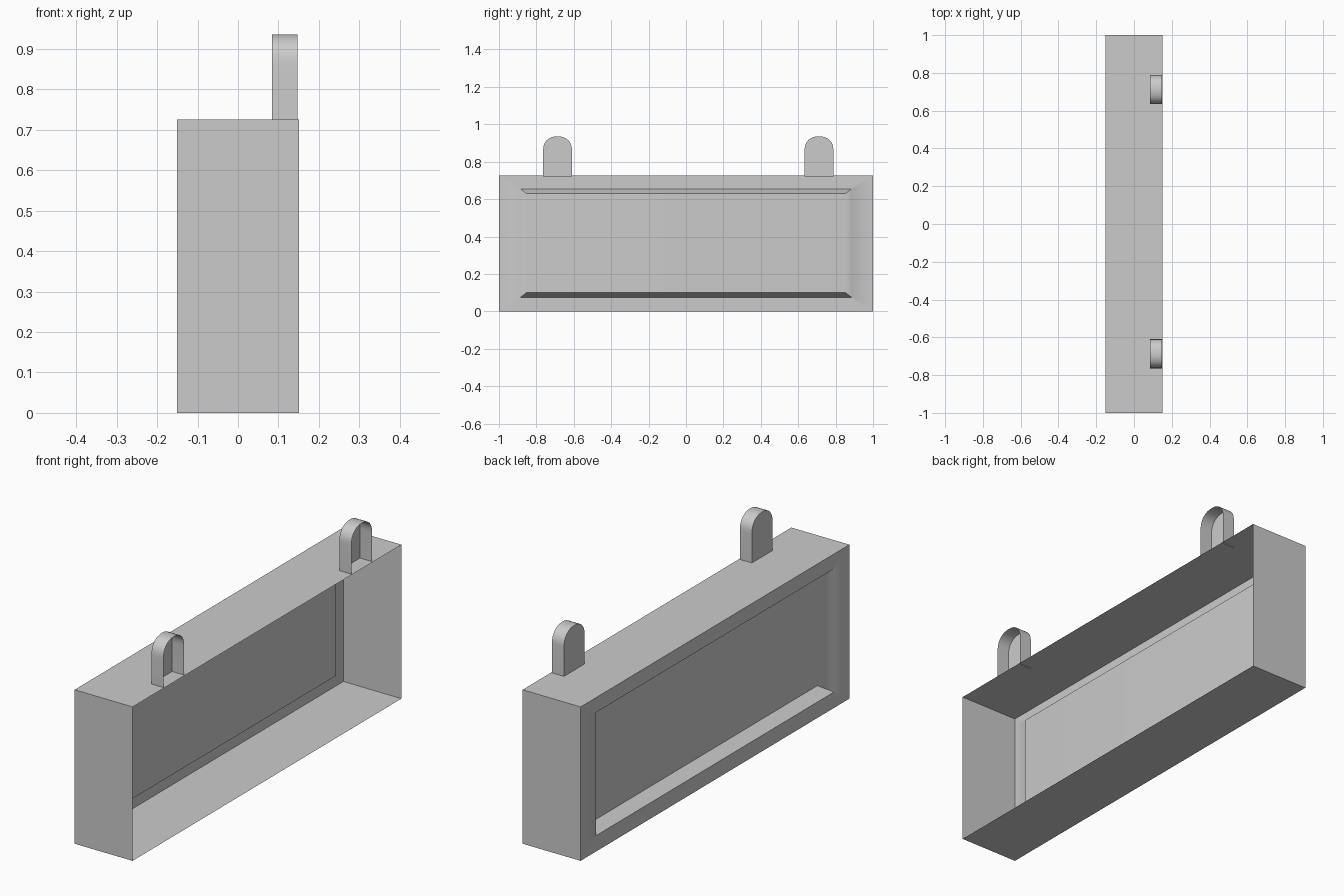
import bpy, bmesh, math

cube = bpy.data.objects.get("Cube")
if cube:
    bpy.data.objects.remove(cube, do_unlink=True)

# Single flat colour
grey = bpy.data.materials.new("light_grey")
grey.use_nodes = True
grey.diffuse_color = (0.6, 0.6, 0.6, 1)
grey.node_tree.nodes["Principled BSDF"].inputs["Base Color"].default_value = grey.diffuse_color

HALF_X, HALF_Y, HEIGHT = 0.151, 1.0, 0.725


def finish(name, bm):
    mesh = bpy.data.meshes.new(name)
    bm.to_mesh(mesh)
    bm.free()
    mesh.materials.append(grey)
    obj = bpy.data.objects.new(name, mesh)
    bpy.context.collection.objects.link(obj)
    return obj


def rectangle(bm, x, half_y, bottom, top):
    corners = ((-half_y, bottom), (half_y, bottom), (half_y, top), (-half_y, top))
    return [bm.verts.new((x, y, z)) for y, z in corners]


def bridge(bm, first, second):
    n = len(first)
    return [bm.faces.new((first[i], first[(i + 1) % n], second[(i + 1) % n], second[i]))
            for i in range(n)]


# Thin-walled open tray, with a tapered pocket pressed into its back panel
bm = bmesh.new()
rim = rectangle(bm, HALF_X, HALF_Y, 0, HEIGHT)
back = rectangle(bm, -HALF_X, HALF_Y, 0, HEIGHT)
pocket_mouth = rectangle(bm, -HALF_X, 0.885, 0.075, 0.655)
pocket_base = rectangle(bm, -HALF_X + 0.064, 0.853, 0.1, 0.63)
bridge(bm, rim, back)
bridge(bm, back, pocket_mouth)
bridge(bm, pocket_mouth, pocket_base)
bm.faces.new(pocket_base)
bmesh.ops.recalc_face_normals(bm, faces=bm.faces)
pocket = set(pocket_mouth + pocket_base)
for face in bm.faces:
    face.smooth = True
for edge in bm.edges:
    a, b = edge.verts
    upright = abs(a.co.z - b.co.z) > 0.3
    edge.smooth = upright and a in pocket and b in pocket
tray = finish("tray_with_pocket", bm)
weighted = tray.modifiers.new("panel_shading", 'WEIGHTED_NORMAL')
weighted.keep_sharp = True


# Hollow arched tabs: closed base and back, open towards the tray mouth
def arched_tab(name, centre_y):
    half_width, spring, top, segments = 0.077, 0.862, 0.936, 16
    outline = [(-half_width, 0.722), (half_width, 0.722)]
    for i in range(segments + 1):
        angle = math.pi * i / segments
        c, s = math.cos(angle), math.sin(angle)
        y = math.copysign(abs(c) ** 0.9, c) * half_width
        outline.append((y, spring + (top - spring) * max(s, 0) ** 0.9))
    bm = bmesh.new()
    loops = [[bm.verts.new((x, centre_y + y, z)) for y, z in outline]
             for x in (0.084, 0.147)]
    bridge(bm, *loops)
    bm.faces.new(loops[0])
    bmesh.ops.recalc_face_normals(bm, faces=bm.faces)
    tab = finish(name, bm)
    bpy.ops.object.select_all(action='DESELECT')
    tab.select_set(True)
    bpy.context.view_layer.objects.active = tab
    bpy.ops.object.shade_smooth_by_angle(angle=math.radians(35))


arched_tab("front_tab", -0.687)
arched_tab("rear_tab", 0.711)
